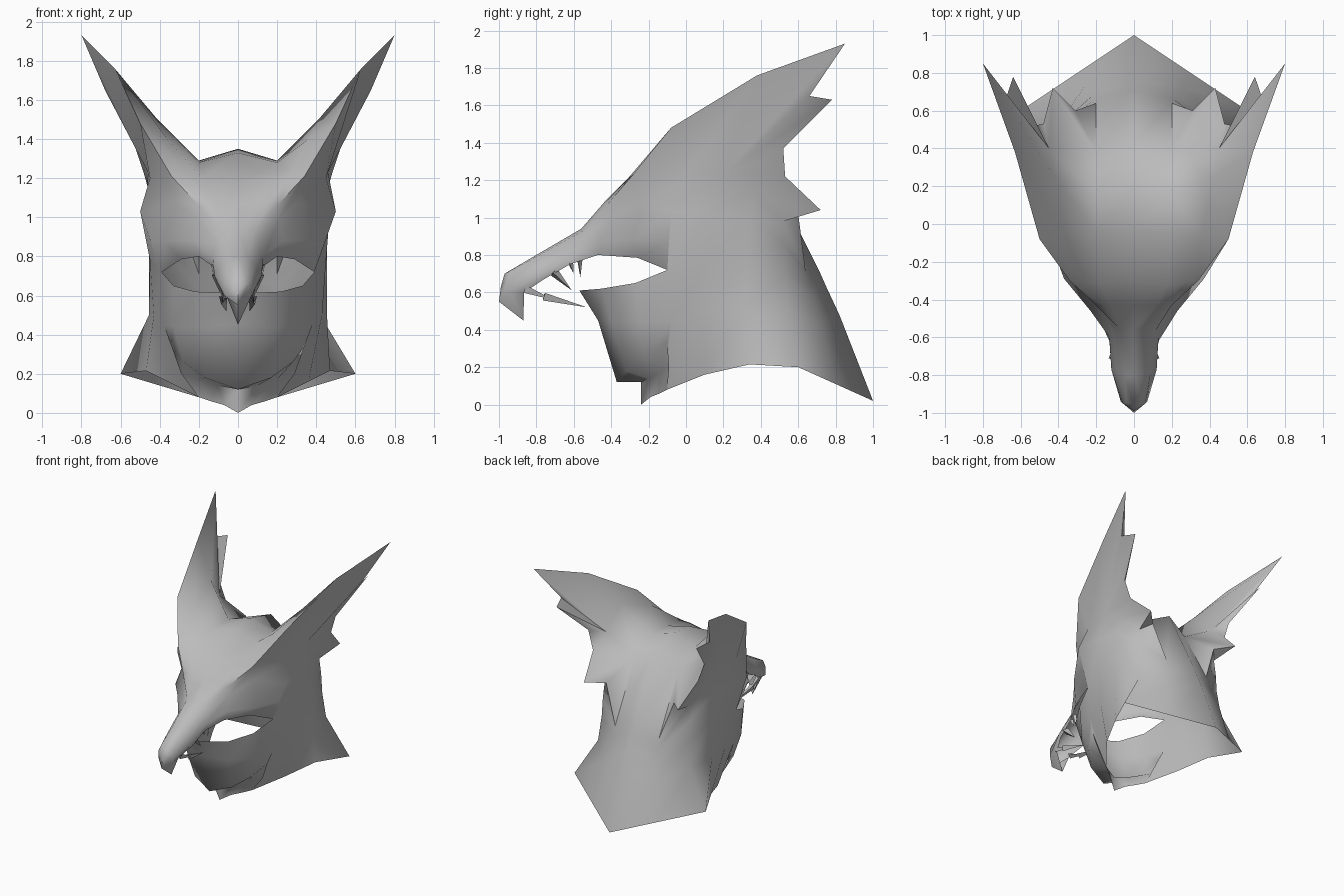
import bpy, bmesh, math
from mathutils import Vector

cube = bpy.data.objects.get("Cube")
if cube:
    bpy.data.objects.remove(cube)

grey = bpy.data.materials.new("plain grey")
grey.use_nodes = True
grey.diffuse_color = (.5, .5, .5, 1)
grey.node_tree.nodes["Principled BSDF"].inputs["Base Color"].default_value = (.5, .5, .5, 1)


def loft(bm, *rows):
    """Skin neighbouring rows of points, on both sides of the middle plane."""
    for side in (1, -1):
        grid = [[bm.verts.new((p[0] * side, p[1], p[2])) for p in row] for row in rows]
        for a, b in zip(grid, grid[1:]):
            for i in range(len(a) - 1):
                quad = [a[i], a[i + 1], b[i + 1], b[i]]
                bm.faces.new(quad if side > 0 else quad[::-1])


def finish(name, bm, angle):
    bmesh.ops.remove_doubles(bm, verts=bm.verts, dist=.002)
    bmesh.ops.dissolve_degenerate(bm, edges=bm.edges, dist=.001)
    bmesh.ops.recalc_face_normals(bm, faces=bm.faces)
    mesh = bpy.data.meshes.new(name)
    bm.to_mesh(mesh)
    bm.free()
    mesh.materials.append(grey)
    obj = bpy.data.objects.new(name, mesh)
    bpy.context.collection.objects.link(obj)
    bpy.ops.object.select_all(action='DESELECT')
    obj.select_set(True)
    bpy.context.view_layer.objects.active = obj
    bpy.ops.object.shade_smooth_by_angle(angle=math.radians(angle))


# Key points shared by several parts
brow_start = (.08, -.55, .93)
brow_mid = (.2, -.43, 1.06)
brow_end = (.34, -.3, 1.21)
temple = (.45, -.02, 1.2)
fin_root = (.46, .2, 1.23)
fin_hollow = (.45, .4, 1.33)
side_upper = (.44, .36, 1.14)
side_lower = (.38, .52, .98)
nape = (.2, .64, .71)
crown_back = (.2, .38, 1.19)
cheek = (.5, -.08, 1.03)
mouth_corner = (.39, -.1, .72)
jaw_hinge = (.38, -.08, .45)
hem_front = (.2, -.1, .08)

shell = bmesh.new()

# Crest fins: jagged rim joined to the temple outside and the skull inside
rim = [brow_start, brow_mid, brow_end, (.5, -.08, 1.48), (.63, .38, 1.76),
       (.8, .85, 1.93), (.68, .66, 1.65), (.64, .78, 1.63), (.53, .52, 1.37),
       (.48, .53, 1.22), (.43, .72, 1.04), (.31, .6, 1.02), nape]
outer = [brow_end, temple] + [fin_root] * 5 + [side_upper, side_lower, side_lower, nape]
skull_line = [brow_start, (.12, -.43, 1.09), (.18, -.32, 1.2), (.2, -.04, 1.28), (.2, .16, 1.29)]
hollow = [brow_start, (.16, -.43, 1.08), (.26, -.31, 1.21), (.36, -.06, 1.4), (.42, .25, 1.51)]
hollow += [fin_hollow] * 5 + [crown_back] * 2 + [nape]
inner = skull_line + [crown_back] * 7 + [nape]
loft(shell, outer, rim[2:])
loft(shell, rim, hollow, inner)

# Skull top, from the brow to the nape
loft(shell,
     [(0, -.56, .94), (0, -.43, 1.07), (0, -.3, 1.18), (0, -.04, 1.33), (0, .16, 1.35),
      (0, .43, 1.28), (0, .67, .8)],
     skull_line + [crown_back, nape])

# Neck, column by column from the back to the mouth corner
loft(shell,
     [(0, .67, .8), (0, .71, .72), (0, .75, .63), (0, .82, .48), (0, 1, .02)],
     [nape, (.21, .66, .64), (.22, .68, .57), (.26, .73, .42), (.3, .8, .11)],
     [side_lower, (.39, .53, .85), (.4, .53, .7), (.42, .55, .5), (.6, .6, .2)],
     [side_upper, (.45, .34, 1), (.455, .33, .8), (.455, .31, .5), (.47, .34, .215)],
     [fin_root, (.47, .14, 1.03), (.45, .12, .78), (.43, .1, .5), (.36, .1, .16)],
     [temple, cheek, mouth_corner, jaw_hinge, hem_front])

# Face and beak, column by column from the cheek to the beak tip
loft(shell,
     [temple, cheek, (.445, -.09, .875), mouth_corner],
     [brow_end, (.32, -.23, 1.08), (.37, -.29, .88), (.29, -.26, .785)],
     [brow_mid, (.21, -.41, .99), (.23, -.46, .88), (.2, -.47, .8)],
     [brow_start, (.11, -.57, .87), (.13, -.6, .8), (.13, -.62, .75)],
     [(.05, -.8, .79), (.09, -.78, .75), (.12, -.77, .7), (.11, -.76, .67)],
     [(.04, -.95, .71), (.06, -.95, .67), (.07, -.94, .6), (.06, -.865, .6)],
     [(0, -.97, .7), (0, -.99, .63), (0, -1, .55), (0, -.87, .45)])
loft(shell,
     [(0, -.56, .94), (0, -.8, .8), (0, -.97, .7)],
     [brow_start, (.05, -.8, .79), (.04, -.95, .71)])

# Jaw, from the lip down under the chin to the collar
loft(shell,
     [mouth_corner, (.33, -.27, .65), (.22, -.45, .62), (0, -.57, .61)],
     [jaw_hinge, (.33, -.25, .44), (.2, -.4, .44), (0, -.47, .45)],
     [(.34, -.1, .34), (.28, -.22, .26), (.17, -.32, .18), (0, -.37, .12)],
     [(.29, -.09, .2), (.2, -.14, .17), (.1, -.2, .14), (0, -.24, .12)],
     [hem_front, (.14, -.14, .06), (.07, -.19, .04), (0, -.24, 0)])
loft(shell, [jaw_hinge, (.34, -.1, .34), (.29, -.09, .2)], [jaw_hinge, hem_front, hem_front])
finish("helmet_shell", shell, 65)

# Teeth: slim three sided spikes under the beak
teeth = bmesh.new()
for root, tip, size in [((.125, -.57, .78), (.12, -.565, .68), .018),
                        ((.115, -.62, .76), (.11, -.6, .7), .018),
                        ((.105, -.71, .71), (.09, -.61, .61), .03),
                        ((.07, -.86, .62), (.08, -.71, .56), .025),
                        ((.08, -.76, .58), (.06, -.53, .52), .025)]:
    root, tip = Vector(root), Vector(tip)
    across = (tip - root).orthogonal().normalized() * size
    across2 = (tip - root).normalized().cross(across)
    ring = []
    for k in range(4):
        turn = k * math.tau / 3
        ring.append(root + across * math.cos(turn) + across2 * math.sin(turn))
    loft(teeth, ring, [tip] * 4)
finish("teeth", teeth, 30)
